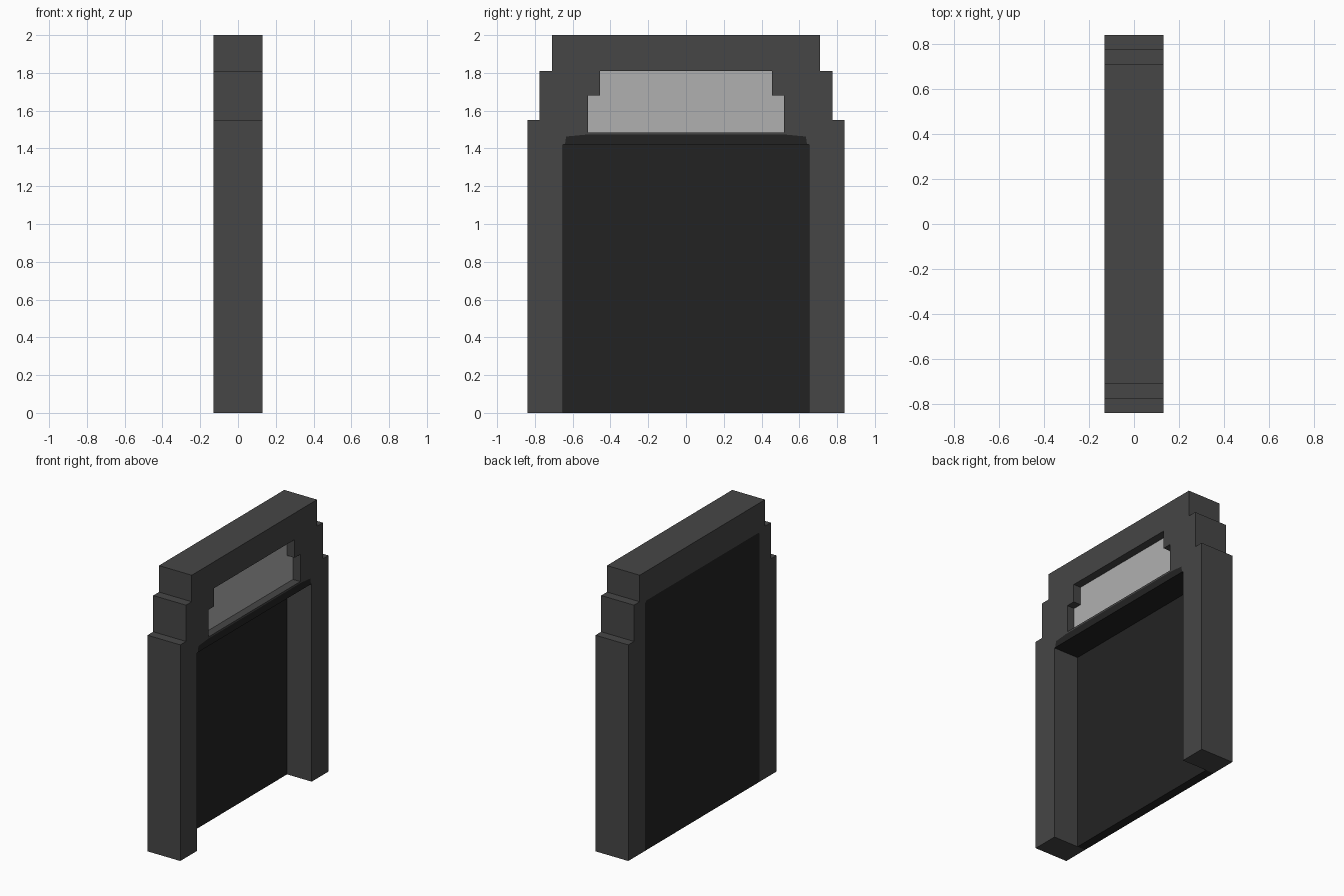
import bpy, bmesh

cube = bpy.data.objects.get("Cube")
if cube:
    bpy.data.objects.remove(cube, do_unlink=True)


def material(name, value):
    m = bpy.data.materials.new(name)
    m.use_nodes = True
    colour = (value, value, value, 1)
    m.diffuse_color = colour
    m.node_tree.nodes["Principled BSDF"].inputs["Base Color"].default_value = colour
    return m


frame_grey = material("charcoal grey", 0.061)
panel_black = material("near black", 0.0162)
window_grey = material("light grey", 0.434)


def slab(name, half_profile, x0, x1, mat):
    """Mirror a (y, z) half profile across y = 0 and extrude it from x0 to x1."""
    outline = half_profile + [(-y, z) for y, z in reversed(half_profile)]
    bm = bmesh.new()
    face = bm.faces.new([bm.verts.new((x0, y, z)) for y, z in outline])
    ext = bmesh.ops.extrude_face_region(bm, geom=[face])
    moved = [v for v in ext["geom"] if isinstance(v, bmesh.types.BMVert)]
    bmesh.ops.translate(bm, verts=moved, vec=(x1 - x0, 0, 0))
    bmesh.ops.recalc_face_normals(bm, faces=bm.faces)
    mesh = bpy.data.meshes.new(name)
    bm.to_mesh(mesh)
    bm.free()
    mesh.materials.append(mat)
    obj = bpy.data.objects.new(name, mesh)
    bpy.context.collection.objects.link(obj)
    return obj


def cut(target, cutter):
    """Subtract the cutter, apply the result and remove the cutter."""
    cutter.hide_render = True
    mod = target.modifiers.new("cut", "BOOLEAN")
    mod.operation = "DIFFERENCE"
    mod.solver = "EXACT"
    mod.object = cutter
    bpy.context.view_layer.objects.active = target
    bpy.ops.object.modifier_apply(modifier=mod.name)
    bpy.data.objects.remove(cutter, do_unlink=True)


HALF = 0.13        # half the thickness of the frame
PANEL_X = -0.066   # front of the back panel
WINDOW_X = 0.072   # front of the window pane

# Half profiles, from the bottom or outside up to the top
bar_top = [(0.64, 1.425), (0.635, 1.463), (0.53, 1.473)]
window = [(0.52, 1.485), (0.52, 1.68), (0.455, 1.68), (0.455, 1.81)]
panel = [(0.65, 0), (0.65, 1.775), (0.635, 1.79)]

# Stepped frame with an open doorway
frame = slab("door_frame", [
    (0.65, 0), (0.84, 0), (0.84, 1.55), (0.775, 1.55), (0.775, 1.81),
    (0.71, 1.81), (0.71, 2.0)], -HALF, HALF, frame_grey)
doorway = [(0.65, -0.1), (0.65, 1.42)] + bar_top
cut(frame, slab("doorway_cutter", doorway, -0.3, 0.3, frame_grey))

# Window recess on the right face, panel recess on the left face
cut(frame, slab("window_cutter", window, 0.0, 0.3, frame_grey))
cut(frame, slab("panel_cutter", [(0.65, -0.1)] + panel[1:], -0.3, PANEL_X, frame_grey))

# Parts set into the frame
slab("back_panel", panel, -HALF, PANEL_X, panel_black)
slab("lintel_bar", [(0.65, 1.42)] + bar_top, PANEL_X, HALF, panel_black)
slab("window_pane", window, 0.0, WINDOW_X, window_grey)
